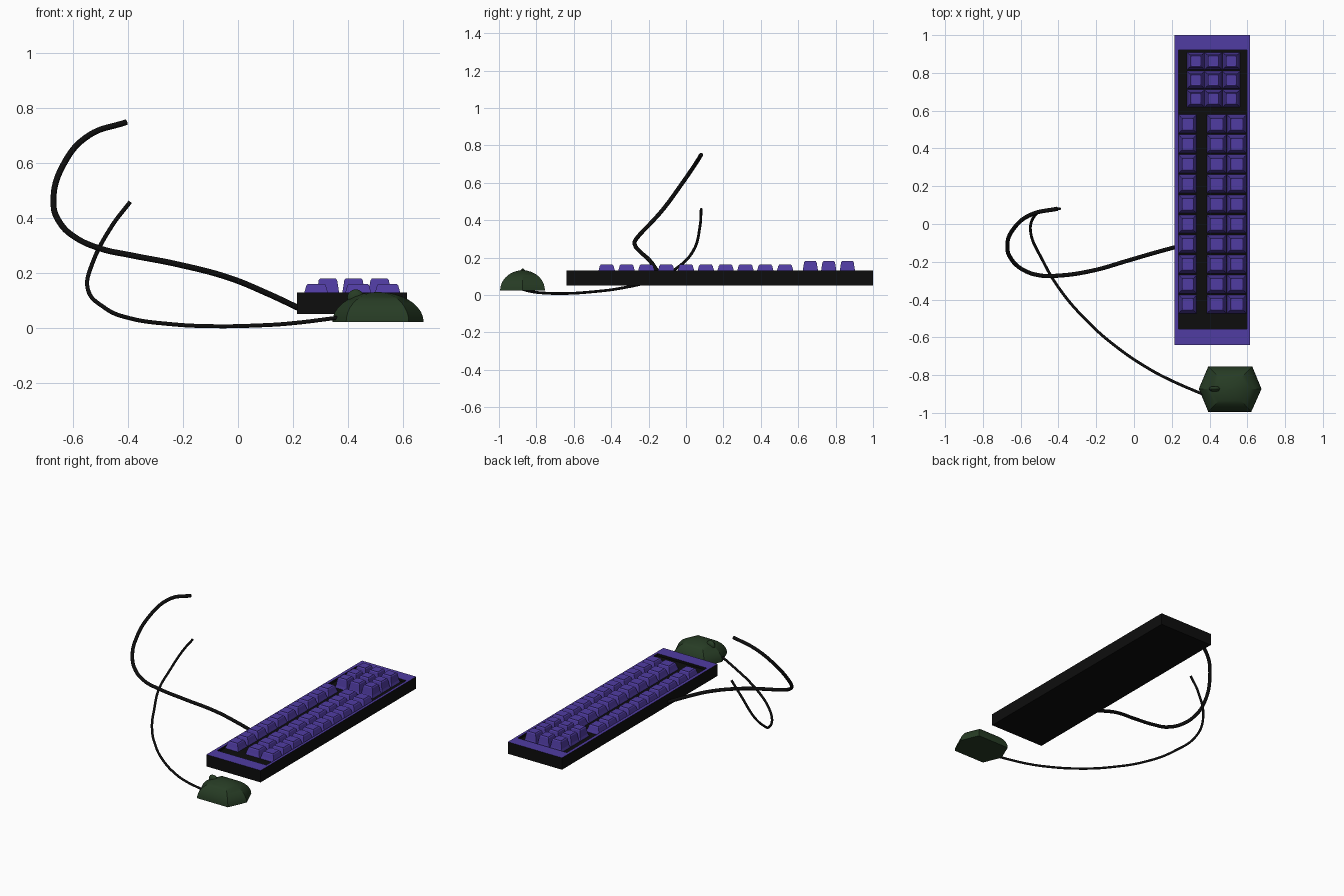
import bpy, bmesh, math

if "Cube" in bpy.data.objects:
    bpy.data.objects.remove(bpy.data.objects["Cube"])


def material(name, rgb):
    m = bpy.data.materials.new(name)
    m.diffuse_color = (*rgb, 1)
    m.use_nodes = True
    m.node_tree.nodes["Principled BSDF"].inputs["Base Color"].default_value = m.diffuse_color
    return m


BLACK = material("black", (0.004, 0.004, 0.004))
PURPLE = material("purple", (0.08, 0.045, 0.36))
GREEN = material("dark_green", (0.02, 0.045, 0.018))


def finish(name, bm, *mats):
    bmesh.ops.recalc_face_normals(bm, faces=bm.faces)
    me = bpy.data.meshes.new(name)
    bm.to_mesh(me)
    bm.free()
    for m in mats:
        me.materials.append(m)
    ob = bpy.data.objects.new(name, me)
    bpy.context.collection.objects.link(ob)
    return ob


def smooth(ob, degrees):
    bpy.ops.object.select_all(action='DESELECT')
    ob.select_set(True)
    bpy.context.view_layer.objects.active = ob
    bpy.ops.object.shade_smooth_by_angle(angle=math.radians(degrees))


def rect(x0, x1, y0, y1, z):
    return [(x0, y0, z), (x1, y0, z), (x1, y1, z), (x0, y1, z)]


def loft(bm, rings, rim=None):
    """Bridge rings of points and cap both ends; band number rim gets material 1."""
    rows = [[bm.verts.new(p) for p in r] for r in rings]
    for k, (a, b) in enumerate(zip(rows, rows[1:])):
        n = len(a)
        for i in range(n):
            j = (i + 1) % n
            f = bm.faces.new((a[i], a[j], b[j], b[i]))
            f.material_index = 1 if k == rim else 0
    bm.faces.new(rows[0][::-1])
    bm.faces.new(rows[-1])


# Keyboard case: black tray with a purple top rim
bm = bmesh.new()
OUT = (0.215, 0.615, -0.64, 1.0)
INN = (0.235, 0.598, -0.555, 0.92)
loft(bm, [rect(*OUT, 0.052), rect(*OUT, 0.131), rect(*INN, 0.131), rect(*INN, 0.115)], rim=1)
finish("keyboard_case", bm, BLACK, PURPLE)


# Tapered keycaps with a slightly dished top
def keycap(bm, x, y, w, d, top):
    def ring(inset, z):
        return rect(x - w / 2 + inset, x + w / 2 - inset, y - d / 2 + inset, y + d / 2 - inset, z)
    loft(bm, [ring(0, 0.113), ring(0.006, 0.131), ring(0.013, top - 0.006),
              ring(0.018, top), ring(0.023, top - 0.003)])


bm = bmesh.new()
for x, w in ((0.284, 0.097), (0.437, 0.105), (0.544, 0.103)):
    for i in range(10):
        keycap(bm, x, -0.424 + i * 0.106, w, 0.099, 0.162)
finish("main_keys", bm, PURPLE)

bm = bmesh.new()
for x in (0.327, 0.42, 0.515):
    for y in (0.665, 0.763, 0.863):
        keycap(bm, x, y, 0.093, 0.093, 0.181)
finish("end_keys", bm, PURPLE)

# Mouse shell: six-sided dome with curved ribs
bm = bmesh.new()
CX, CY = 0.508, -0.873
HEX = [(-0.165, 0), (-0.115, -0.121), (0.113, -0.121), (0.167, 0), (0.118, 0.119), (-0.115, 0.119)]
rings = []
for k in range(10):
    a = math.radians(k * 9.7)
    s, z = math.cos(a), 0.023 + 0.109 * math.sin(a)
    rings.append([(CX + px * s, CY + py * s, z) for px, py in HEX])
loft(bm, rings)
smooth(finish("mouse_shell", bm, GREEN), 25)

# Mouse scroll wheel: disc with rounded rim, axle along y
bm = bmesh.new()
rings = []
for y, r in ((-0.014, 0.014), (-0.01, 0.025), (0, 0.031), (0.01, 0.025), (0.014, 0.014)):
    rings.append([(0.428 + r * math.cos(t * math.pi / 8), CY + y, 0.111 + r * math.sin(t * math.pi / 8))
                  for t in range(16)])
loft(bm, rings)
smooth(finish("scroll_wheel", bm, GREEN), 40)


# Cables: round tubes along smooth paths
def cable(name, pts, radius):
    cu = bpy.data.curves.new(name, 'CURVE')
    cu.dimensions = '3D'
    cu.bevel_depth = radius
    cu.bevel_resolution = 3
    cu.resolution_u = 8
    cu.use_fill_caps = True
    sp = cu.splines.new('BEZIER')
    sp.bezier_points.add(len(pts) - 1)
    for bp, p in zip(sp.bezier_points, pts):
        bp.co = p
        bp.handle_left_type = bp.handle_right_type = 'AUTO'
    cu.materials.append(BLACK)
    ob = bpy.data.objects.new(name, cu)
    bpy.context.collection.objects.link(ob)


cable("keyboard_cable", [
    (0.235, -0.118, 0.067), (0.1, -0.155, 0.13), (-0.03, -0.193, 0.183), (-0.22, -0.247, 0.233),
    (-0.395, -0.273, 0.267), (-0.5, -0.272, 0.29), (-0.595, -0.238, 0.333), (-0.65, -0.185, 0.388),
    (-0.671, -0.125, 0.455), (-0.635, -0.022, 0.595), (-0.54, 0.052, 0.703), (-0.405, 0.081, 0.75)], 0.011)
cable("mouse_cable", [
    (0.38, -0.908, 0.041), (0.19, -0.825, 0.018), (0.08, -0.767, 0.011), (-0.1, -0.645, 0.008),
    (-0.25, -0.512, 0.016), (-0.394, -0.344, 0.037), (-0.485, -0.19, 0.075), (-0.547, -0.045, 0.147),
    (-0.53, 0.038, 0.235), (-0.46, 0.075, 0.37), (-0.392, 0.081, 0.46)], 0.0075)
